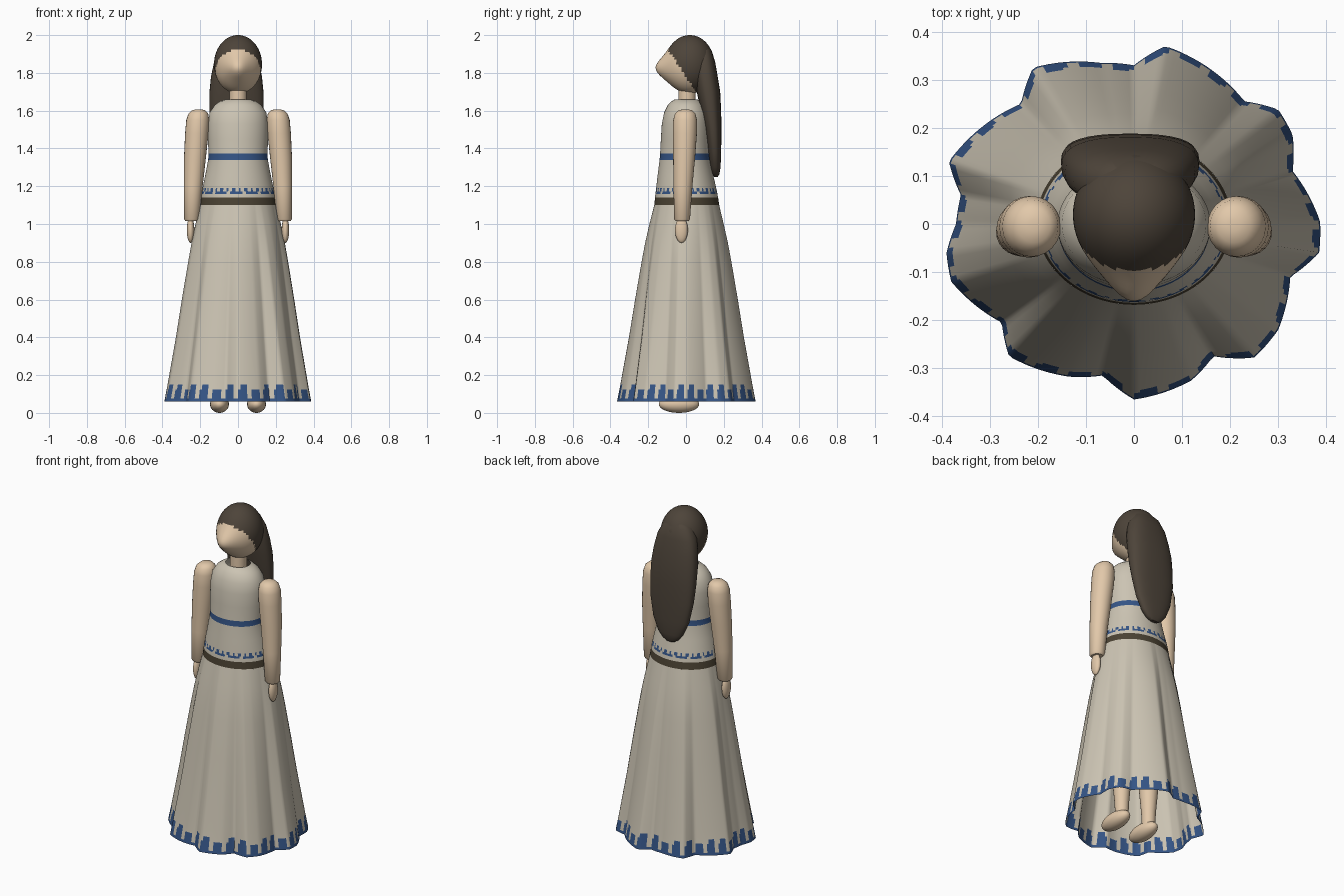
import bpy, bmesh
from math import sin, cos, pi, atan2, hypot, exp
from mathutils import Vector

if "Cube" in bpy.data.objects:
    bpy.data.objects.remove(bpy.data.objects["Cube"])


def material(name, rgb):
    m = bpy.data.materials.new(name)
    m.use_nodes = True
    m.diffuse_color = (*rgb, 1)
    bsdf = next(n for n in m.node_tree.nodes if n.type == "BSDF_PRINCIPLED")
    bsdf.inputs["Base Color"].default_value = (*rgb, 1)
    return m


SKIN = material("skin", (0.76, 0.58, 0.40))
CLOTH = material("linen cloth", (0.60, 0.55, 0.45))
HAIR = material("dark brown hair", (0.075, 0.058, 0.042))
BLUE = material("blue embroidery", (0.035, 0.09, 0.24))
BELT = material("brown belt", (0.07, 0.055, 0.033))


def finish(name, bm, mats, angle=0.8):
    mesh = bpy.data.meshes.new(name)
    bm.to_mesh(mesh)
    bm.free()
    for m in mats:
        mesh.materials.append(m)
    obj = bpy.data.objects.new(name, mesh)
    bpy.context.collection.objects.link(obj)
    bpy.ops.object.select_all(action="DESELECT")
    obj.select_set(True)
    bpy.context.view_layer.objects.active = obj
    bpy.ops.object.shade_smooth_by_angle(angle=angle)
    return obj


def loft(name, rings, mats, rule=None, caps=True):
    """Skin closed rings, listed bottom to top; rule(row, column) picks a material."""
    bm = bmesh.new()
    rows = [[bm.verts.new(p) for p in ring] for ring in rings]
    n = len(rows[0])
    for r in range(len(rows) - 1):
        for c in range(n):
            d = (c + 1) % n
            f = bm.faces.new((rows[r][c], rows[r][d], rows[r + 1][d], rows[r + 1][c]))
            f.material_index = rule(r, c) if rule else 0
    if caps:
        bm.faces.new(rows[0][::-1])
        bm.faces.new(rows[-1])
    return finish(name, bm, mats)


def oval(cx, cy, z, rx, ry, n=24, power=1.0):
    def shape(v):
        return abs(v) ** power * (1 if v > 0 else -1)
    return [(cx + rx * shape(cos(2 * pi * i / n)), cy + ry * shape(sin(2 * pi * i / n)), z)
            for i in range(n)]


def ellipsoid(name, centre, radii, mat):
    bm = bmesh.new()
    bmesh.ops.create_uvsphere(bm, u_segments=24, v_segments=14, radius=1)
    for v in bm.verts:
        v.co = Vector(centre) + v.co * Vector(radii)
    return finish(name, bm, [mat])


# Skirt: an oval waist blended into an uneven, fluted hem
hem = [(.387, .005), (.33, .11), (.33, .185), (.3, .238), (.23, .255), (.065, .37),
       (0, .33), (-.07, .335), (-.21, .325), (-.235, .25), (-.385, .13), (-.36, .06),
       (-.37, 0), (-.39, -.06), (-.38, -.12), (-.275, -.205), (-.26, -.275),
       (-.13, -.318), (-.065, -.315), (0, -.365), (.12, -.325), (.165, -.275),
       (.25, -.278), (.3, -.22), (.325, -.11), (.385, -.06)]
polar = [(atan2(y, x) % (2 * pi), hypot(x, y)) for x, y in hem]
polar.append((polar[0][0] + 2 * pi, polar[0][1]))


def hem_radius(a):
    if a < polar[0][0]:
        a += 2 * pi
    for (a0, r0), (a1, r1) in zip(polar, polar[1:]):
        if a <= a1:
            return r0 + (r1 - r0) * (a - a0) / (a1 - a0)


COLS = 216
skirt_levels = [(.06, 1), (.075, .985), (.125, .935), (.15, .91), (.2, .865), (.4, .68),
                (.6, .515), (.8, .34), (.9, .245), (1, .13), (1.1, 0)]
waist = oval(0, .004, 0, .203, .172, COLS)
hem_ring = []
for x, y, _ in waist:
    a = atan2(y, x) % (2 * pi)
    r = hem_radius(a)
    hem_ring.append((r * cos(a), r * sin(a)))
skirt_rings = [[(wx + (hx - wx) * t, wy + (hy - wy) * t, z)
                for (wx, wy, _), (hx, hy) in zip(waist, hem_ring)]
               for z, t in skirt_levels]


def hem_pattern(row, col):
    # solid edge, then pillars of alternating height
    post, place = divmod(col, 6)
    return int(row == 0 or (row == 1 and place < 4)
               or (row == 2 and place in (1, 2, 3) and post % 3 != 1))


loft("skirt", skirt_rings, [CLOTH, BLUE], hem_pattern, caps=False)

# Bodice with belt, stitched trim and a blue band under the bust
bodice = [(1.10, .203, .172, .004), (1.14, .197, .167, .003), (1.16, .194, .164, .002),
          (1.172, .191, .162, .002), (1.19, .188, .159, .001), (1.26, .173, .147, -.003),
          (1.34, .158, .134, -.006), (1.372, .156, .131, -.006), (1.45, .159, .129, -.004),
          (1.53, .159, .126, -.002), (1.59, .15, .116, 0), (1.63, .123, .096, 0),
          (1.65, .095, .076, 0), (1.658, .07, .062, 0)]


def bodice_colour(row, col):
    if row == 0:
        return 2
    return int(row == 6 or (row == 2 and col % 9 < 7) or (row == 3 and col % 7 in (0, 1, 4)))


loft("bodice", [oval(0, cy, z, rx, ry, 126) for z, rx, ry, cy in bodice],
     [CLOTH, BLUE, BELT], bodice_colour, caps=False)

# Head with a pointed face; hair covers everything behind a slanted hairline
bm = bmesh.new()
bmesh.ops.create_uvsphere(bm, u_segments=56, v_segments=36, radius=1)
for v in bm.verts:
    x, y, z = v.co.x * .127, v.co.y * .13 + .02, v.co.z * .155 + 1.845
    if y < .02:
        y -= .052 * exp(-(x * x + (z - 1.823) ** 2) / .0042)
    v.co = (x, y, z)
for f in bm.faces:
    c = f.calc_center_median()
    f.material_index = int(c.z > 1.93 - 1.5 * (c.y + .1))
finish("head", bm, [SKIN, HAIR])
loft("neck", [oval(0, .005, z, .046, .046) for z in (1.56, 1.74)], [SKIN])

# Long hair hanging down the back
locks = [(1.25, .158, .025, .01), (1.265, .157, .05, .02), (1.3, .156, .08, .027),
         (1.38, .152, .115, .034), (1.5, .144, .138, .044), (1.6, .132, .144, .054),
         (1.7, .119, .143, .062), (1.78, .106, .135, .062), (1.86, .094, .118, .06),
         (1.92, .085, .085, .05), (1.95, .08, .04, .03)]
loft("long_hair", [oval(-.008, cy, z, rx, ry, 32, .8) for z, cy, rx, ry in locks], [HAIR])

# Arms, hands, legs and feet on both sides
arm = [(1.015, .244, -.021, .034, .034), (1.025, .244, -.021, .041, .042),
       (1.2, .237, -.016, .05, .05), (1.35, .228, -.01, .058, .058),
       (1.48, .218, -.006, .062, .064), (1.55, .213, -.005, .061, .063),
       (1.585, .21, -.004, .052, .054), (1.602, .208, -.003, .034, .036),
       (1.607, .208, -.003, .012, .012)]
leg = [(.05, .036), (.14, .04), (.35, .058), (.55, .056), (.85, .075), (1.08, .08)]
for side, s in (("left", 1), ("right", -1)):
    loft(side + "_arm", [oval(s * x, y, z, rx, ry) for z, x, y, rx, ry in arm], [SKIN])
    ellipsoid(side + "_hand", (s * .251, -.024, .968), (.02, .034, .068), SKIN)
    loft(side + "_leg", [oval(s * .095, .01, z, r, r) for z, r in leg], [SKIN])
    ellipsoid(side + "_foot", (s * .098, -.037, .046), (.05, .107, .046), SKIN)
